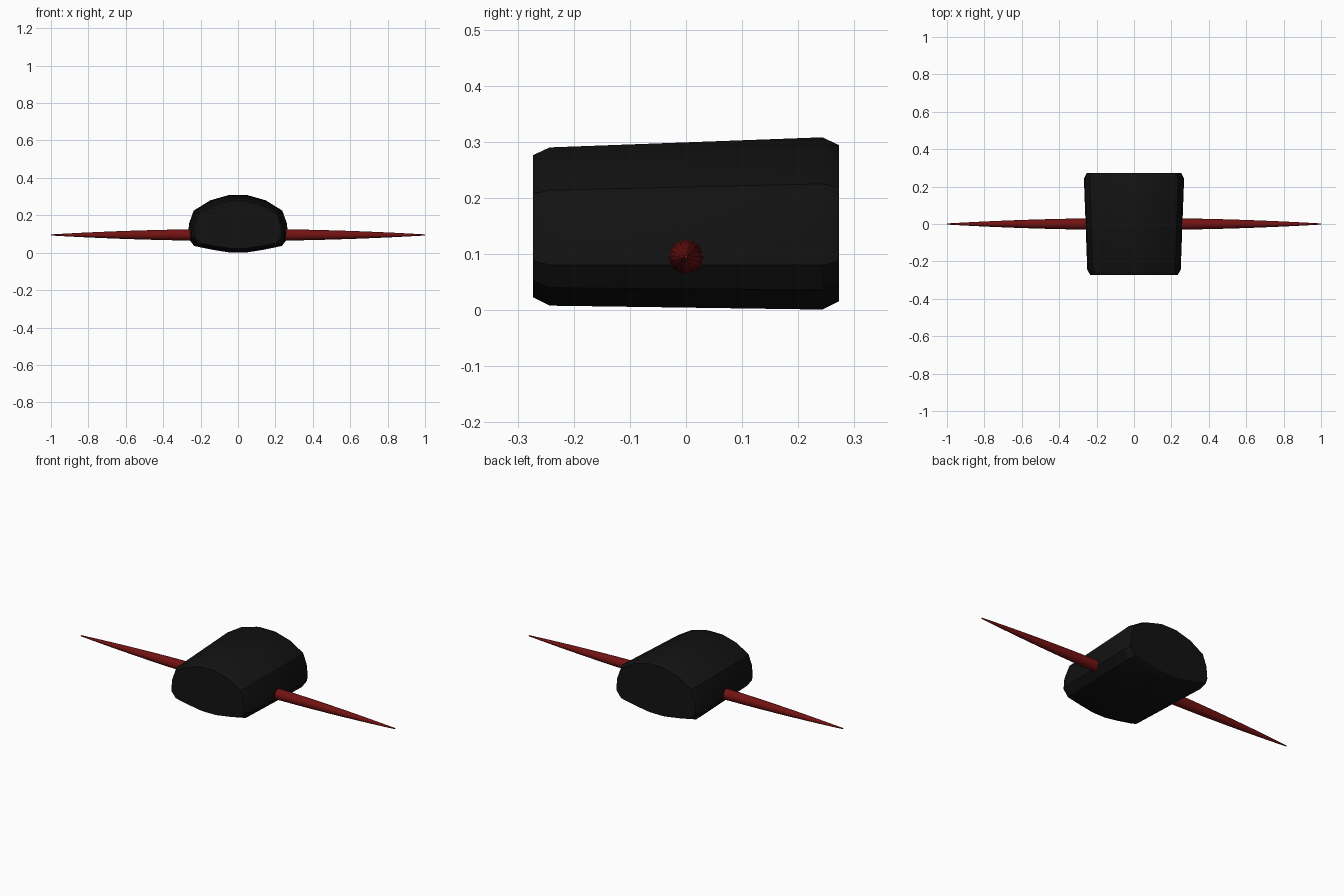
import bpy, bmesh, math

if "Cube" in bpy.data.objects:
    bpy.data.objects.remove(bpy.data.objects["Cube"])


def material(name, rgb):
    m = bpy.data.materials.new(name)
    m.diffuse_color = (*rgb, 1)
    m.use_nodes = True
    m.node_tree.nodes["Principled BSDF"].inputs["Base Color"].default_value = m.diffuse_color
    return m


def loft(name, rings, mat, angle):
    """Skin a list of closed rings and cap both ends."""
    bm = bmesh.new()
    loops = [[bm.verts.new(p) for p in ring] for ring in rings]
    n = len(loops[0])
    for a, b in zip(loops, loops[1:]):
        for i in range(n):
            j = (i + 1) % n
            bm.faces.new((a[i], a[j], b[j], b[i]))
    bm.faces.new(loops[0])
    bm.faces.new(loops[-1])
    bmesh.ops.recalc_face_normals(bm, faces=bm.faces)
    mesh = bpy.data.meshes.new(name)
    bm.to_mesh(mesh)
    bm.free()
    mesh.materials.append(mat)
    ob = bpy.data.objects.new(name, mesh)
    bpy.context.collection.objects.link(ob)
    bpy.ops.object.select_all(action='DESELECT')
    ob.select_set(True)
    bpy.context.view_layer.objects.active = ob
    bpy.ops.object.shade_smooth_by_angle(angle=math.radians(angle))
    return ob


black = material("black", (0.006, 0.006, 0.006))
dark_red = material("dark red", (0.17, 0.006, 0.006))

# Domed body: half profile at the wide rear end, mirrored, then lofted along y
half = [(0.05, 0.308), (0.148, 0.28), (0.237, 0.225), (0.262, 0.155),
        (0.268, 0.08), (0.235, 0.036), (0.138, 0.016), (0.045, 0.001)]
profile = half + [(-x, z) for x, z in reversed(half)]
WIDE, HIGH, MID = 0.268, 0.1535, 0.1545

# Each station: y, half width, bottom, top (end stations form the chamfers)
stations = [(-0.273, 0.234, 0.023, 0.276), (-0.243, 0.25, 0.008, 0.29),
            (0.243, 0.268, 0.001, 0.308), (0.273, 0.253, 0.016, 0.294)]
rings = []
for y, w, lo, hi in stations:
    rings.append([(x * w / WIDE, y,
                   (lo + hi) / 2 + (z - MID) * (hi - lo) / 2 / HIGH)
                  for x, z in profile])
loft("body", rings, black, 30)

# Tapered round spikes, one on each side
SIDES, STEPS = 16, 10
for side, name in ((-1, "left_spike"), (1, "right_spike")):
    rings = []
    for s in range(STEPS + 1):
        x = 0.2 + 0.8 * s / STEPS
        r = 0.003 + 0.029 * (1 - x * x)
        rings.append([(side * x, r * math.cos(2 * math.pi * k / SIDES),
                       0.095 + r * math.sin(2 * math.pi * k / SIDES))
                      for k in range(SIDES)])
    loft(name, rings, dark_red, 40)
